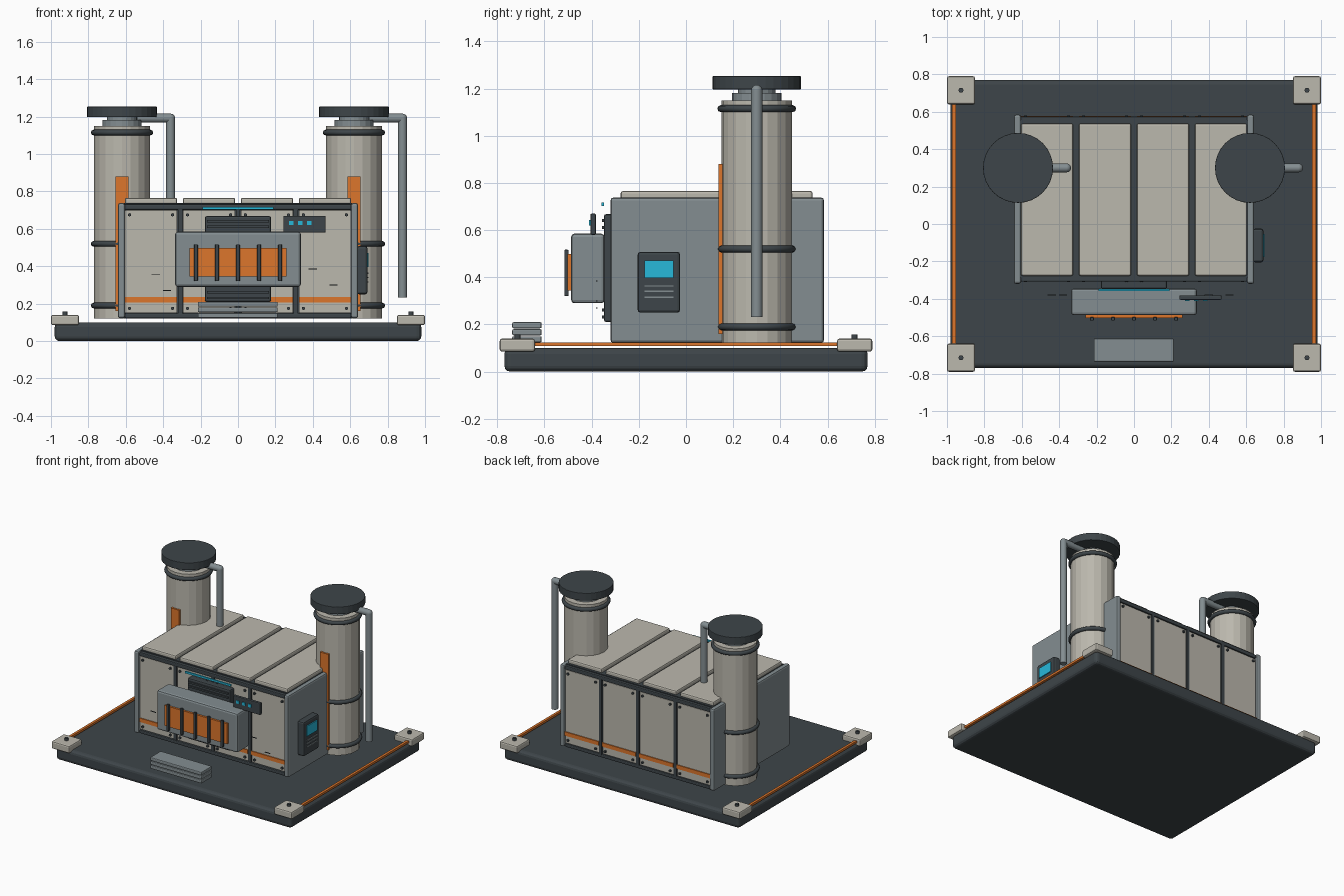
import bpy, math
from mathutils import Vector

if "Cube" in bpy.data.objects:
    bpy.data.objects.remove(bpy.data.objects["Cube"])


def material(name, rgb):
    m = bpy.data.materials.new(name)
    m.diffuse_color = (*rgb, 1)
    m.use_nodes = True
    m.node_tree.nodes["Principled BSDF"].inputs["Base Color"].default_value = m.diffuse_color
    return m


DARK = material("dark_metal", (0.048, 0.060, 0.067))
BEIGE = material("beige_panel", (0.50, 0.48, 0.42))
GREY = material("grey_metal", (0.23, 0.27, 0.285))
ORANGE = material("orange_paint", (0.72, 0.18, 0.025))
CYAN = material("cyan_glow", (0.02, 0.48, 0.70))


def finish(name, mat, bevel=0, seg=2):
    o = bpy.context.object
    o.name = name
    o.data.materials.append(mat)
    if bevel:
        b = o.modifiers.new("Bevel", 'BEVEL')
        b.width, b.segments = bevel, seg
    return o


def box(name, x, y, z, mat, bevel=0, seg=2):
    """Box from (min, max) ranges on each axis."""
    bpy.ops.mesh.primitive_cube_add(size=1, location=[(a + b) / 2 for a, b in (x, y, z)])
    bpy.context.object.scale = [b - a for a, b in (x, y, z)]
    bpy.ops.object.transform_apply(location=False, rotation=False, scale=True)
    return finish(name, mat, bevel, seg)


def rod(name, p, q, r, mat, sides=16, bevel=0, smooth=False):
    """Cylinder between two points."""
    p, q = Vector(p), Vector(q)
    d = q - p
    bpy.ops.mesh.primitive_cylinder_add(vertices=sides, radius=r, depth=d.length, location=(p + q) / 2,
                                        rotation=d.to_track_quat('Z', 'Y').to_euler())
    o = finish(name, mat, bevel)
    if smooth:
        bpy.ops.object.shade_smooth_by_angle(angle=math.radians(40))
    return o


# Base plate, corner feet and side trim
box("base_plate", (-0.98, 0.98), (-0.77, 0.77), (0, 0.10), DARK, 0.025, 3)
for sx in (-1, 1):
    for sy in (-1, 1):
        cx, cy = sx * 0.925, sy * 0.715
        box("corner_block", (cx - 0.075, cx + 0.075), (cy - 0.075, cy + 0.075), (0.085, 0.14), BEIGE, 0.01)
        rod("corner_bolt", (cx, cy, 0.138), (cx, cy, 0.158), 0.013, DARK, 12)
    box("base_trim", sorted((sx * 0.953, sx * 0.972)), (-0.66, 0.66), (0.108, 0.124), ORANGE)

# Housing core, end plates and rails
box("housing_core", (-0.61, 0.61), (-0.285, 0.555), (0.12, 0.738), DARK)
for sx in (-1, 1):
    box("end_plate", sorted((sx * 0.604, sx * 0.642)), (-0.32, 0.585), (0.122, 0.738), GREY, 0.012)
for y in ((-0.308, -0.27), (0.54, 0.575)):
    for z in ((0.122, 0.148), (0.702, 0.732)):
        box("housing_rail", (-0.605, 0.605), y, z, DARK, 0.006)

# Four roof, front and back panels with stripes and bolts
for i in range(4):
    cx = -0.465 + i * 0.31
    xr = (cx - 0.14, cx + 0.14)
    box("roof_panel", xr, (-0.277, 0.537), (0.73, 0.766), BEIGE, 0.01)
    for y, s in ((-0.285, -1), (0.555, 1)):
        box("wall_panel", xr, sorted((y - s * 0.01, y + s * 0.015)), (0.15, 0.70), BEIGE, 0.004)
        box("wall_stripe", xr, sorted((y, y + s * 0.022)), (0.207, 0.236), ORANGE)
        for dx in (-0.115, 0.115):
            for z in (0.175, 0.675):
                rod("wall_bolt", (cx + dx, y, z), (cx + dx, y + s * 0.026, z), 0.009, DARK, 8)
    if i < 3:
        for y in ((-0.304, -0.28), (0.55, 0.575)):
            box("wall_seam", (cx + 0.143, cx + 0.167), y, (0.13, 0.72), DARK)

# Front intake unit
box("intake_backing", (-0.177, 0.177), (-0.348, -0.28), (0.21, 0.668), DARK, 0.01)
for z in (0.225, 0.255, 0.605, 0.635):
    box("backing_fin", (-0.165, 0.165), (-0.357, -0.34), (z, z + 0.012), DARK)
box("intake_box", (-0.336, 0.336), (-0.487, -0.345), (0.29, 0.585), GREY, 0.014)
box("intake_grille", (-0.26, 0.26), (-0.502, -0.48), (0.345, 0.498), ORANGE)
for i in range(5):
    cx = (i - 2) * 0.1125
    box("grille_bar", (cx - 0.01, cx + 0.01), (-0.516, -0.498), (0.32, 0.517), DARK, 0.004)
box("front_light_bar", (-0.19, 0.19), (-0.358, -0.347), (0.703, 0.717), CYAN)

# Indicator panel
box("indicator_panel", (0.243, 0.468), (-0.405, -0.382), (0.58, 0.67), DARK, 0.005)
for x in (0.285, 0.333, 0.382):
    box("indicator_light", (x - 0.012, x + 0.012), (-0.411, -0.40), (0.62, 0.642), CYAN)

# Small surface marks in front of the wall
for x, z in ((-0.44, 0.355), (-0.38, 0.27), (0.40, 0.385), (0.51, 0.30)):
    box("wall_mark", (x - 0.022, x + 0.022), (-0.382, -0.376), (z - 0.002, z + 0.002), DARK)

# Front step made of three slats
for i in range(3):
    z = 0.124 + i * 0.03
    box("step_slat", (-0.215, 0.212), (-0.737, -0.612), (z, z + 0.026), GREY, 0.006)

# Side control box
box("control_box", (0.635, 0.692), (-0.205, -0.025), (0.25, 0.508), DARK, 0.012)
box("control_screen", (0.68, 0.699), (-0.176, -0.054), (0.396, 0.472), CYAN)
for z in (0.315, 0.34, 0.363):
    box("control_vent", (0.68, 0.697), (-0.176, -0.054), (z - 0.003, z + 0.003), GREY)

# Two exhaust towers with rings, caps, drain pipes and orange strips
for cx in (-0.62, 0.62):
    cy = 0.30
    rod("tower", (cx, cy, 0.12), (cx, cy, 1.15), 0.15, BEIGE, 20)
    rod("tower_neck", (cx, cy, 1.14), (cx, cy, 1.182), 0.105, GREY, 20)
    rod("tower_throat", (cx, cy, 1.17), (cx, cy, 1.21), 0.08, GREY, 20)
    rod("tower_cap", (cx, cy, 1.197), (cx, cy, 1.253), 0.187, DARK, 32, 0.003)
    for z in (0.19, 0.52, 1.115):
        bpy.ops.mesh.primitive_torus_add(location=(cx, cy, z), major_radius=0.152, minor_radius=0.015,
                                         major_segments=32, minor_segments=8)
        finish("tower_ring", DARK)
        bpy.ops.object.shade_smooth_by_angle(angle=math.radians(50))
    px = cx + 0.26
    rod("pipe_arm", (cx + 0.08, cy, 1.192), (px, cy, 1.192), 0.024, GREY, 12, 0, True)
    rod("pipe_drop", (px, cy, 0.232), (px, cy, 1.192), 0.024, GREY, 12, 0, True)
    bpy.ops.mesh.primitive_uv_sphere_add(segments=12, ring_count=8, radius=0.024, location=(px, cy, 1.192))
    finish("pipe_elbow", GREY)
    bpy.ops.object.shade_smooth_by_angle(angle=math.radians(50))
    box("tower_strip", (cx - 0.034, cx + 0.034), (0.138, 0.158), (0.16, 0.88), ORANGE)
